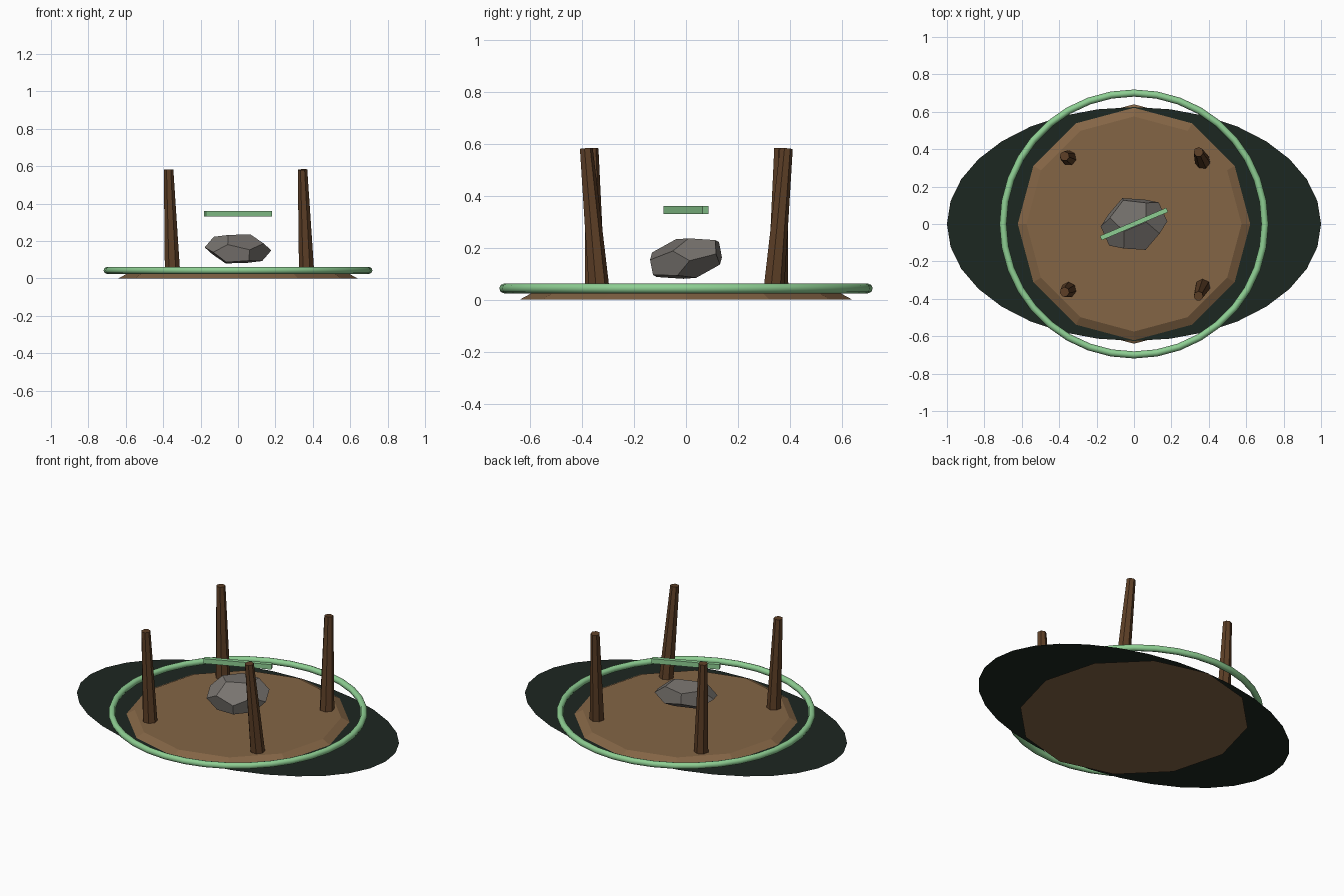
import bpy, bmesh, math
from mathutils import Vector

if "Cube" in bpy.data.objects:
    bpy.data.objects.remove(bpy.data.objects["Cube"])


def paint(ob, name, col):
    m = bpy.data.materials.get(name) or bpy.data.materials.new(name)
    m.diffuse_color = (*col, 1)
    m.use_nodes = True
    m.node_tree.nodes["Principled BSDF"].inputs["Base Color"].default_value = m.diffuse_color
    ob.data.materials.append(m)


def active(name, mat, col):
    ob = bpy.context.object
    ob.name = name
    paint(ob, mat, col)
    return ob


# dark flat patch under the mound
bpy.ops.mesh.primitive_circle_add(vertices=32, radius=1, fill_type='NGON', location=(0, 0, 0.01))
patch = active("ground_patch", "dark_green", (0.012, 0.02, 0.015))
patch.scale = (1, 0.625, 1)

# low twelve-sided earth mound
bpy.ops.mesh.primitive_cone_add(vertices=12, radius1=0.64, radius2=0.575, depth=0.035,
                                location=(0, 0, 0.0175))
active("earth_mound", "earth", (0.23, 0.13, 0.06))

# green ring around the mound
bpy.ops.mesh.primitive_torus_add(major_radius=0.70, minor_radius=0.019, major_segments=36,
                                 minor_segments=8, location=(0, 0, 0.043))
active("ring", "green", (0.27, 0.62, 0.29))
bpy.ops.object.shade_smooth_by_angle(angle=math.radians(60))

# leaning tapered posts: bottom and top centres
for side, bottom, top in (("left", (-0.35, 0.352), (-0.371, 0.363)),
                          ("right", (0.367, 0.335), (0.345, 0.385))):
    for end, s in (("front", -1), ("back", 1)):
        a = Vector((bottom[0], s * bottom[1], 0.025))
        b = Vector((top[0], s * top[1], 0.582))
        d = b - a
        bpy.ops.mesh.primitive_cone_add(vertices=7, radius1=0.042, radius2=0.026,
                                        depth=d.length, location=(a + b) / 2)
        post = active(f"{end}_{side}_post", "wood", (0.11, 0.05, 0.02))
        post.rotation_mode = 'QUATERNION'
        post.rotation_quaternion = Vector((0, 0, 1)).rotation_difference(d)

# stone: squashed, tilted dodecahedron
t = (1 + 5 ** 0.5) / 2
pts = [(x, y, z) for x in (-1, 1) for y in (-1, 1) for z in (-1, 1)]
for p in (-1, 1):
    for q in (-1, 1):
        u, v = p / t, q * t
        pts += [(u, 0, v), (0, v, u), (v, u, 0)]
ax = Vector((0.096, 0.040, 0.003))
ay = Vector((-0.037, 0.082, 0.021))
az = Vector((0.004, -0.009, 0.047))
bm = bmesh.new()
for x, y, z in pts:
    bm.verts.new(ax * x + ay * y + az * z)
bmesh.ops.convex_hull(bm, input=bm.verts[:])
bmesh.ops.dissolve_limit(bm, angle_limit=0.03, verts=bm.verts[:], edges=bm.edges[:])
me = bpy.data.meshes.new("stone")
bm.to_mesh(me)
bm.free()
stone = bpy.data.objects.new("stone", me)
stone.location = (0, 0, 0.158)
bpy.context.collection.objects.link(stone)
paint(stone, "stone_grey", (0.19, 0.175, 0.16))

# floating green bar above the stone
bpy.ops.mesh.primitive_cube_add(size=1, location=(0, 0, 0.345), rotation=(0, 0, math.radians(23)))
bar = active("floating_bar", "green", (0.27, 0.62, 0.29))
bar.data.materials.pop(index=0)
paint(bar, "green", (0.27, 0.62, 0.29))
bar.scale = (0.385, 0.025, 0.03)
